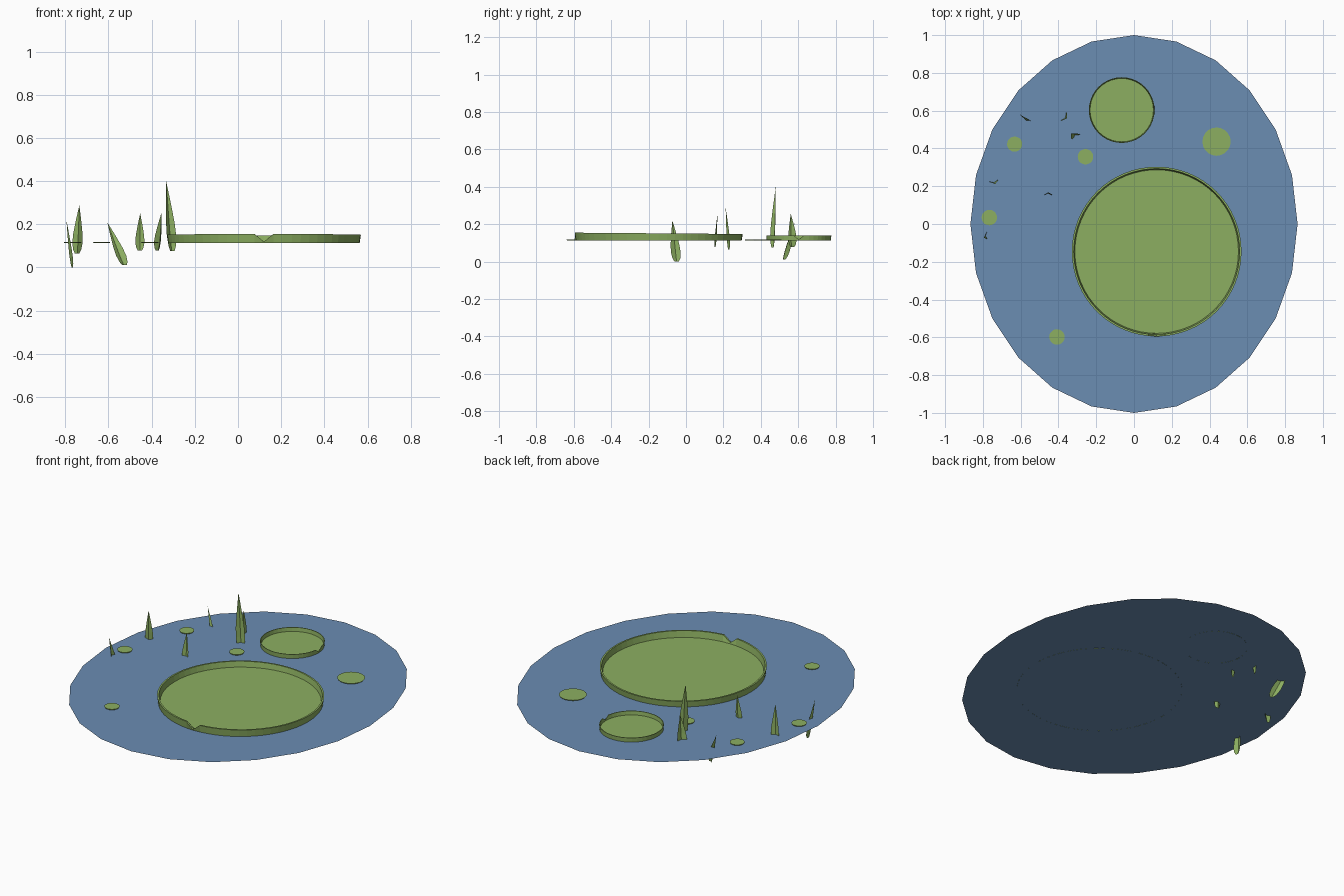
import bpy, math
from mathutils import Vector

if "Cube" in bpy.data.objects:
    bpy.data.objects.remove(bpy.data.objects["Cube"])

WATER_Z = 0.113


def material(name, rgb):
    m = bpy.data.materials.new(name)
    m.diffuse_color = (*rgb, 1)
    m.use_nodes = True
    m.node_tree.nodes["Principled BSDF"].inputs["Base Color"].default_value = m.diffuse_color
    return m


blue = material("water blue", (0.147, 0.266, 0.45))
green = material("leaf green", (0.265, 0.43, 0.12))


def make(name, verts, faces, mat):
    me = bpy.data.meshes.new(name)
    me.from_pydata([tuple(v) for v in verts], [], faces)
    me.materials.append(mat)
    ob = bpy.data.objects.new(name, me)
    bpy.context.collection.objects.link(ob)
    return ob


def ring(cx, cy, rx, ry, z, n):
    return [Vector((cx + rx * math.cos(2 * math.pi * i / n),
                    cy + ry * math.sin(2 * math.pi * i / n), z)) for i in range(n)]


# Water: one flat 24-sided oval sheet
make("water", ring(0, 0, 0.866, 1, WATER_Z, 24), [list(range(24))], blue)


def rimmed_pad(name, cx, cy, r, height, tilt, notch, n):
    """Flat lily pad with a thin upturned rim, cut by one V notch."""
    lip = r * 0.012
    floor_z = WATER_Z + 0.003
    k = round(notch / 360 * n) % n
    inner = ring(cx, cy, r - 3 * lip, r - 3 * lip, floor_z, n)
    foot = ring(cx, cy, r - lip, r - lip, WATER_Z - 0.0005, n)
    top_in = ring(cx, cy, r - 1.8 * lip, r - 1.8 * lip, 0, n)
    top_out = ring(cx, cy, r, r, 0, n)
    for i in range(n):
        for v in (top_in[i], top_out[i]):
            v.z = WATER_Z + height - tilt * (v.y - cy)
            if i == k:
                v.z = floor_z + 0.003
    verts = inner + top_in + top_out + foot
    faces = [list(range(n))]
    for row in range(3):
        for i in range(n):
            j = (i + 1) % n
            a = row * n
            faces.append([a + j, a + i, a + n + i, a + n + j])
    make(name, verts, faces, green)


rimmed_pad("large_lily_pad", 0.12, -0.146, 0.449, 0.038, 0.008, 270, 64)
rimmed_pad("medium_lily_pad", -0.065, 0.603, 0.174, 0.026, 0.0, 0, 40)


# Small flat pads: shallow discs
def flat_pad(name, cx, cy, r, n=20):
    verts = ring(cx, cy, r, r, WATER_Z + 0.005, n) + ring(cx, cy, r * 0.95, r * 0.95, WATER_Z, n)
    faces = [list(range(n))]
    faces += [[(i + 1) % n, i, n + i, n + (i + 1) % n] for i in range(n)]
    make(name, verts, faces, green)


for i, p in enumerate([(0.437, 0.436, 0.075), (-0.632, 0.423, 0.04), (-0.257, 0.356, 0.041),
                       (-0.766, 0.034, 0.041), (-0.408, -0.598, 0.041)]):
    flat_pad(f"small_lily_pad_{i + 1}", *p)


# Reeds: pointed blades folded along a spine
PROFILE = [(0, 0.45), (0.08, 0.8), (0.22, 1), (0.4, 0.92), (0.7, 0.5)]


def reed(name, base, tip, half_width, facing, fold=0.5):
    base, tip = Vector(base), Vector(tip)
    a = math.radians(facing)
    out = Vector((math.cos(a), math.sin(a), 0))
    side = Vector((-math.sin(a), math.cos(a), 0))
    verts, faces = [], []
    for t, w in PROFILE:
        c = base.lerp(tip, t)
        h = half_width * w
        verts += [c - side * h - out * h * fold * 0.5,
                  c + out * h * fold * 0.5,
                  c + side * h - out * h * fold * 0.5]
    verts.append(tip)
    for r in range(len(PROFILE) - 1):
        for s in (0, 1):
            q = r * 3 + s
            faces.append([q, q + 1, q + 4, q + 3])
    last = (len(PROFILE) - 1) * 3
    end = len(verts) - 1
    faces += [[last, last + 1, end], [last + 1, last + 2, end]]
    make(name, verts, faces, green)


REEDS = [
    ((-0.305, 0.465, 0.075), (-0.333, 0.48, 0.40), 0.025, 120),
    ((-0.372, 0.567, 0.078), (-0.354, 0.56, 0.255), 0.027, -35),
    ((-0.455, 0.155, 0.078), (-0.453, 0.168, 0.25), 0.021, 90),
    ((-0.745, 0.228, 0.065), (-0.735, 0.212, 0.288), 0.024, -80),
    ((-0.527, 0.522, 0.01), (-0.605, 0.58, 0.208), 0.027, -120),
    ((-0.768, -0.05, 0.0), (-0.795, -0.073, 0.22), 0.026, 185),
]
for i, r in enumerate(REEDS):
    reed(f"reed_{i + 1}", *r)
